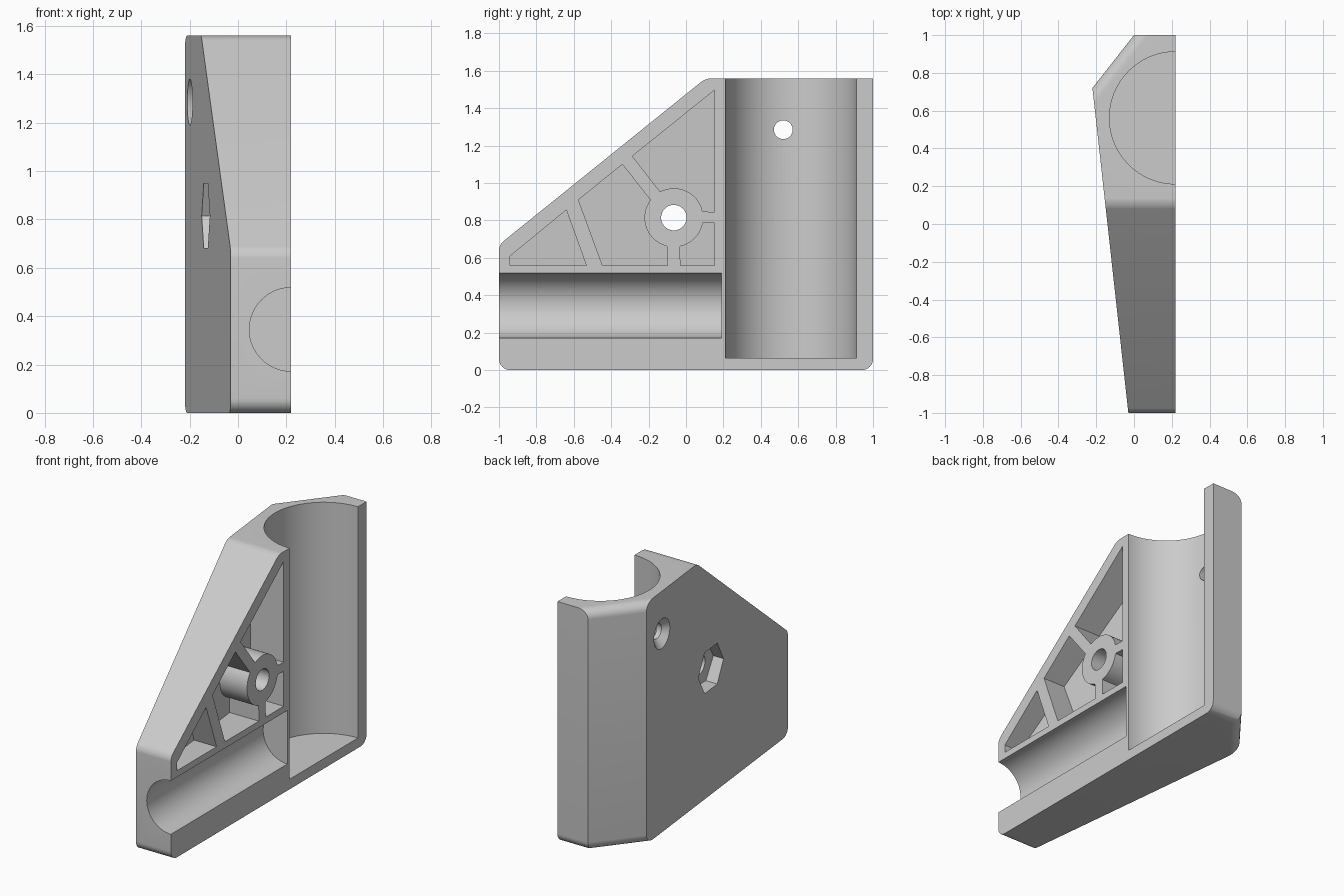
import bpy, bmesh
from math import sin, cos, pi, radians
from mathutils import Vector, Matrix

cube = bpy.data.objects.get("Cube")
if cube:
    bpy.data.objects.remove(cube)

FACE, TOP = 0.22, 1.56          # open flat face, overall height
BOSS, BOSS_R = (-0.065, 0.815), 0.157

grey = bpy.data.materials.new("light grey plastic")
grey.use_nodes = True
grey.diffuse_color = (0.6, 0.6, 0.6, 1)
grey.node_tree.nodes["Principled BSDF"].inputs["Base Color"].default_value = (0.6, 0.6, 0.6, 1)


def back_x(y):
    """Position of the slanted back wall."""
    return -0.03 - 0.19 * (y + 1) / 1.72


def add_object(name, bm):
    bmesh.ops.recalc_face_normals(bm, faces=bm.faces)
    mesh = bpy.data.meshes.new(name)
    bm.to_mesh(mesh)
    bm.free()
    mesh.materials.append(grey)
    obj = bpy.data.objects.new(name, mesh)
    bpy.context.collection.objects.link(obj)
    return obj


def loft(name, start, end):
    """Closed solid between two matching loops of points."""
    bm = bmesh.new()
    a = [bm.verts.new(p) for p in start]
    b = [bm.verts.new(p) for p in end]
    bm.faces.new(a)
    bm.faces.new(b[::-1])
    for i in range(len(a)):
        j = (i + 1) % len(a)
        bm.faces.new((a[i], b[i], b[j], a[j]))
    return add_object(name, bm)


def rod(name, center, axis, length, r1, r2=None, sides=64):
    """Cylinder or cone along an axis, with a corner pointing up when it lies on x."""
    bm = bmesh.new()
    turn = {"x": Matrix.Rotation(pi / 2, 4, "Y"), "y": Matrix.Rotation(-pi / 2, 4, "X"),
            "z": Matrix.Identity(4)}[axis]
    bmesh.ops.create_cone(bm, cap_ends=True, segments=sides, radius1=r1,
                          radius2=r1 if r2 is None else r2, depth=length,
                          matrix=Matrix.Translation(center) @ turn)
    return add_object(name, bm)


def boss_arc(a0, a1, n=16):
    """Points around the boss, in the y-z plane."""
    angles = [radians(a0 + (a1 - a0) * i / n) for i in range(n + 1)]
    return [(BOSS[0] + BOSS_R * cos(a), BOSS[1] + BOSS_R * sin(a)) for a in angles]


def round_edges(bm, test, width):
    edges = [e for e in bm.edges if test(*(v.co for v in e.verts))]
    bmesh.ops.bevel(bm, geom=edges, offset=width, segments=8, profile=0.5, affect="EDGES")


# Body: tapered plan, sloped upper edge, rounded corners
plan = [(FACE, 1), (0, 1), (-0.22, 0.72), (-0.03, -1), (FACE, -1)]
body = loft("bracket_body", [(x, y, 0) for x, y in plan], [(x, y, TOP) for x, y in plan])
bm = bmesh.new()
bm.from_mesh(body.data)
cut = bmesh.ops.bisect_plane(bm, geom=bm.verts[:] + bm.edges[:] + bm.faces[:],
                             plane_co=(0, -1, 0.67), plane_no=(0, -0.89, 1.105),
                             clear_outer=False)
gone = [v for v in bm.verts if (v.co - Vector((0, -1, 0.67))).dot(Vector((0, -0.89, 1.105))) > 1e-4]
bmesh.ops.delete(bm, geom=gone, context="VERTS")
bmesh.ops.holes_fill(bm, edges=[e for e in bm.edges if e.is_boundary], sides=0)
bmesh.ops.recalc_face_normals(bm, faces=bm.faces)


def across(a, b):
    return abs(a.y - b.y) < 1e-4 and abs(a.z - b.z) < 1e-4


def big_round(a, b):
    flat = abs(a.z - b.z) < 1e-4
    bottom_end = across(a, b) and a.z < 0.01
    chamfer = flat and min(a.y, b.y) > 0.7 and max(a.y, b.y) > 0.99 and abs(a.y - b.y) > 0.2 \
        and min(a.x, b.x) < -0.2
    return bottom_end or chamfer


round_edges(bm, lambda a, b: across(a, b) and a.z > 0.5 and a.y < 0.5, 0.03)
round_edges(bm, big_round, 0.06)
bmesh.ops.recalc_face_normals(bm, faces=bm.faces)
bm.to_mesh(body.data)
bm.free()

# Half-round channels for the upright and the crosswise tube
cutters = [
    rod("upright_channel", (FACE, 0.562, 0.065 + 1), "z", 2, 0.35, sides=96),
    rod("cross_channel", (FACE, 0.19 - 1, 0.345), "y", 2, 0.173),
    # Screw hole with countersink from the back
    rod("screw_hole", (-0.2, 0.52, 1.285), "x", 0.4, 0.05, sides=48),
    rod("countersink", (-0.198, 0.52, 1.285), "x", 0.09, 0.14, 0.05, sides=48),
    # Bolt hole through the boss with a hexagonal nut recess
    rod("bolt_hole", (0, *BOSS), "x", 1, 0.068, sides=48),
    rod("nut_recess", (-0.043 - 0.15, *BOSS), "x", 0.3, 0.153, sides=6),
]

# Pockets between the ribs, with floors parallel to the slanted back
pockets = [
    [(0.153, 1.497), (0.153, 0.845)] + boss_arc(12, 118) + [(-0.287, 1.144)],
    [(-0.34, 1.10), (-0.575, 0.91), (-0.447, 0.56), (-0.1, 0.56)] + boss_arc(256, 143),
    [(-0.64, 0.856), (-0.94, 0.61), (-0.94, 0.56), (-0.533, 0.56)],
    [(0.153, 0.786), (0.153, 0.56), (-0.03, 0.56)] + boss_arc(282, 350),
]
for outline in pockets:
    cutters.append(loft("pocket", [(back_x(y) + 0.14, y, z) for y, z in outline],
                        [(FACE + 0.1, y, z) for y, z in outline]))

# Cut everything out of the body
bpy.context.view_layer.objects.active = body
for cutter in cutters:
    mod = body.modifiers.new(cutter.name, "BOOLEAN")
    mod.operation, mod.solver, mod.object = "DIFFERENCE", "EXACT", cutter
    bpy.ops.object.modifier_apply(modifier=mod.name)
    bpy.data.objects.remove(cutter)

bpy.ops.object.select_all(action="DESELECT")
body.select_set(True)
bpy.ops.object.shade_smooth_by_angle(angle=radians(30))
